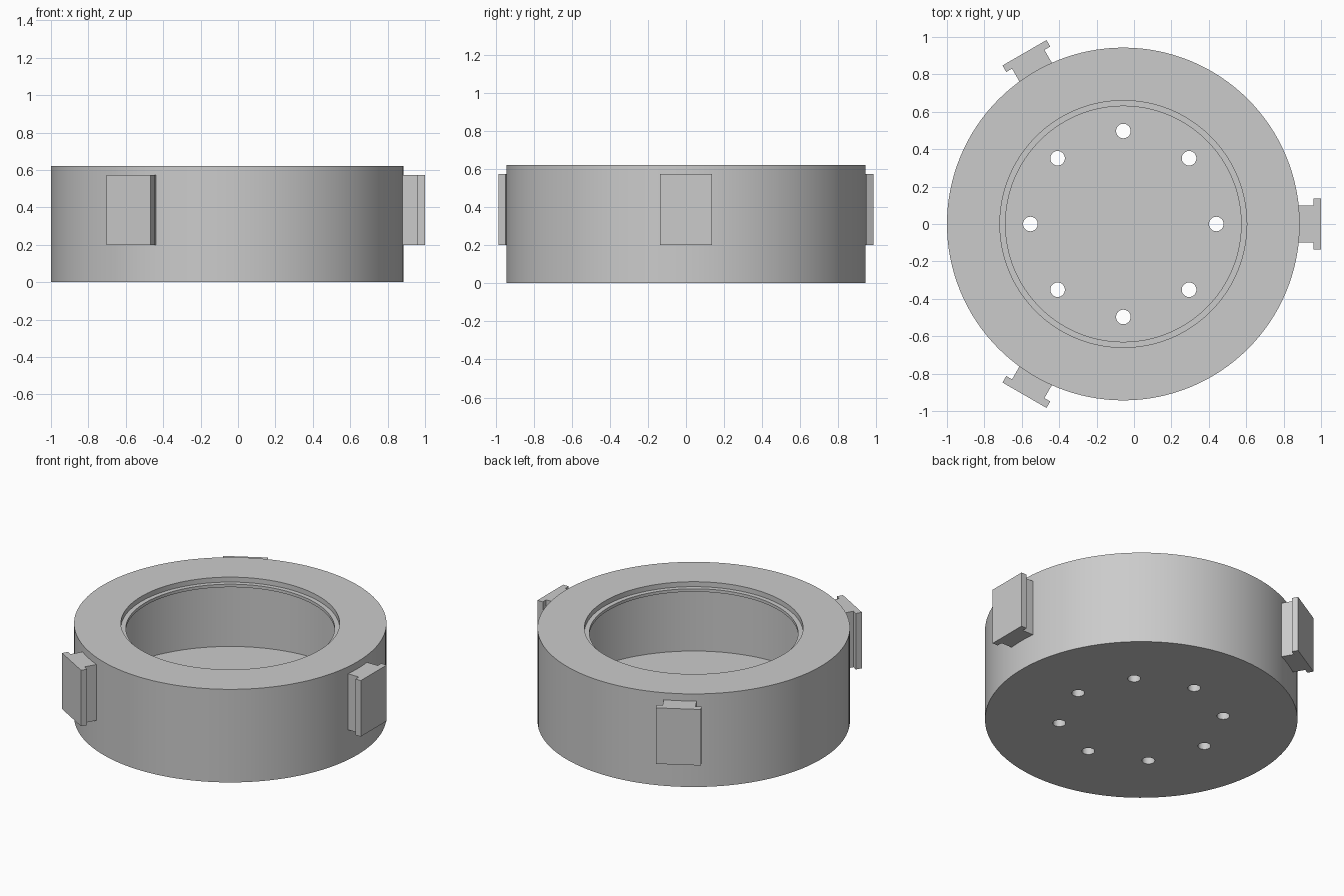
import bpy, bmesh, math
from mathutils import Matrix, Vector

if "Cube" in bpy.data.objects:
    bpy.data.objects.remove(bpy.data.objects["Cube"])

CENTRE = Vector((-0.057, 0, 0))
SEGMENTS = 128

grey = bpy.data.materials.new("plain_grey")
grey.use_nodes = True
colour = (0.6, 0.6, 0.6, 1)
grey.diffuse_color = colour
grey.node_tree.nodes["Principled BSDF"].inputs["Base Color"].default_value = colour


def make_object(name, bm):
    bmesh.ops.recalc_face_normals(bm, faces=bm.faces)
    mesh = bpy.data.meshes.new(name)
    bm.to_mesh(mesh)
    bm.free()
    mesh.materials.append(grey)
    obj = bpy.data.objects.new(name, mesh)
    obj.location = CENTRE
    bpy.context.collection.objects.link(obj)
    return obj


# Hollow round housing: outer wall, stepped rim opening, undercut cavity, floor
profile = [(0, 0), (0.943, 0), (0.943, 0.62), (0.66, 0.62), (0.66, 0.587),
           (0.63, 0.587), (0.63, 0.567), (0.86, 0.567), (0.86, 0.065), (0, 0.065)]
bm = bmesh.new()
verts = [bm.verts.new((r, 0, z)) for r, z in profile]
edges = [bm.edges.new(pair) for pair in zip(verts, verts[1:])]
bmesh.ops.spin(bm, geom=verts + edges, cent=(0, 0, 0), axis=(0, 0, 1),
               angle=math.tau, steps=SEGMENTS, use_duplicate=False)
bmesh.ops.remove_doubles(bm, verts=bm.verts, dist=1e-4)
housing = make_object("housing", bm)

# Ring of eight drilled holes through the floor
bm = bmesh.new()
for i in range(8):
    place = Matrix.Rotation(i * math.tau / 8, 4, "Z") @ Matrix.Translation((0.497, 0, 0.03))
    bmesh.ops.create_cone(bm, cap_ends=True, segments=32, radius1=0.039,
                          radius2=0.039, depth=0.2, matrix=place)
drill = make_object("hole_cutter", bm)
drill.hide_render = True
cut = housing.modifiers.new("floor_holes", "BOOLEAN")
cut.operation = "DIFFERENCE"
cut.solver = "EXACT"
cut.object = drill
bpy.ops.object.select_all(action="DESELECT")
housing.select_set(True)
bpy.context.view_layer.objects.active = housing
bpy.ops.object.modifier_apply(modifier=cut.name)
bpy.data.objects.remove(drill)
bpy.ops.object.shade_smooth_by_angle(angle=math.radians(30))

# Three T-shaped lugs spaced around the outer wall
half_outline = [(0.92, 0.10), (1.017, 0.10), (1.017, 0.136), (1.057, 0.136)]
outline = half_outline + [(x, -y) for x, y in reversed(half_outline)]
for i, name in enumerate(("left_lug", "back_lug", "front_lug")):
    bm = bmesh.new()
    face = bm.faces.new([bm.verts.new((x, y, 0.2)) for x, y in outline])
    top = bmesh.ops.extrude_face_region(bm, geom=[face])["geom"]
    bmesh.ops.translate(bm, vec=(0, 0, 0.373),
                        verts=[v for v in top if isinstance(v, bmesh.types.BMVert)])
    lug = make_object(name, bm)
    lug.rotation_euler.z = i * math.tau / 3
